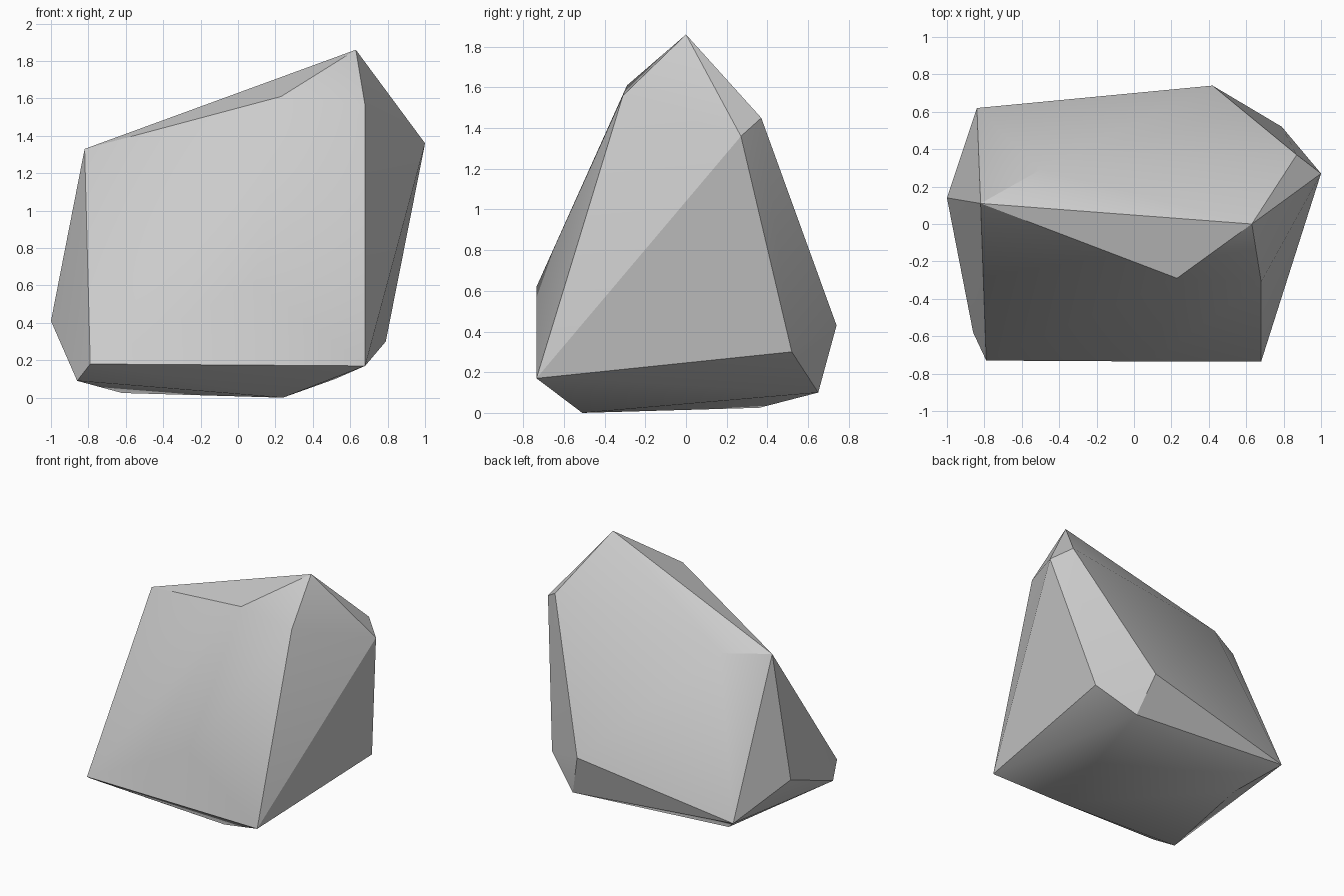
import bpy
import bmesh
from math import radians

# Remove the default object
cube = bpy.data.objects.get("Cube")
if cube:
    bpy.data.objects.remove(cube, do_unlink=True)

# Stone colour
stone = bpy.data.materials.new("pale_grey_stone")
stone.use_nodes = True
grey = (0.6, 0.6, 0.6, 1)
stone.diffuse_color = grey
shader = stone.node_tree.nodes["Principled BSDF"]
shader.inputs["Base Color"].default_value = grey
shader.inputs["Roughness"].default_value = 0.9

# Corners of the boulder, grouped by height
crown = [(0.63, 0, 1.86), (0.23, -0.29, 1.61), (0.68, -0.31, 1.56),
         (0.87, 0.37, 1.45), (1, 0.27, 1.36), (-0.82, 0.11, 1.33),
         (-0.5, 0.29, 1.32)]
waist = [(0.09, -0.735, 0.62), (0.42, 0.74, 0.43), (-1, 0.14, 0.41),
         (0.79, 0.52, 0.3), (-0.84, 0.62, 0.21), (-0.79, -0.73, 0.18),
         (0.68, -0.735, 0.17)]
foot = [(0.52, 0.65, 0.1), (-0.86, -0.58, 0.09), (-0.62, 0.36, 0.025),
        (0.24, -0.51, 0)]

# Wrap the corners in a faceted skin
bm = bmesh.new()
for corner in crown + waist + foot:
    bm.verts.new(corner)
bmesh.ops.convex_hull(bm, input=bm.verts)
bmesh.ops.recalc_face_normals(bm, faces=bm.faces)
mesh = bpy.data.meshes.new("boulder")
bm.to_mesh(mesh)
bm.free()
mesh.materials.append(stone)

boulder = bpy.data.objects.new("boulder", mesh)
bpy.context.collection.objects.link(boulder)

# Soften shallow creases, keep the strong ridges crisp
bpy.ops.object.select_all(action="DESELECT")
boulder.select_set(True)
bpy.context.view_layer.objects.active = boulder
bpy.ops.object.shade_smooth_by_angle(angle=radians(30))
